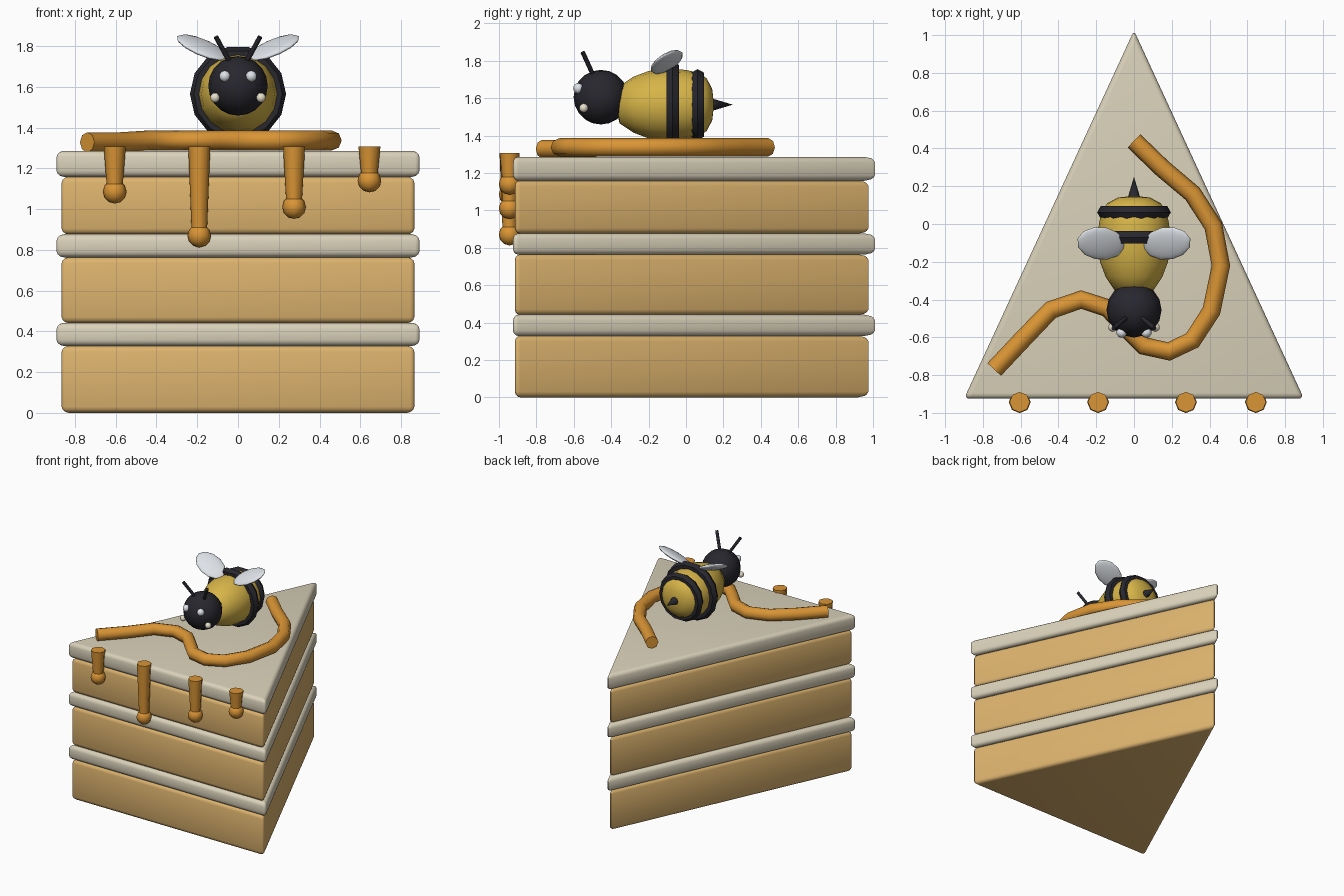
import bpy, bmesh, math
from mathutils import Vector, Matrix

if "Cube" in bpy.data.objects:
    bpy.data.objects.remove(bpy.data.objects["Cube"])


def material(name, rgb):
    m = bpy.data.materials.new(name)
    m.diffuse_color = (*rgb, 1)
    m.use_nodes = True
    m.node_tree.nodes["Principled BSDF"].inputs["Base Color"].default_value = m.diffuse_color
    return m


SPONGE = material("sponge", (0.72, 0.45, 0.155))
CREAM = material("cream", (0.70, 0.64, 0.49))
HONEY = material("honey", (0.70, 0.30, 0.035))
YELLOW = material("bee yellow", (0.68, 0.46, 0.065))
BLACK = material("bee black", (0.02, 0.02, 0.027))
WHITE = material("wing white", (0.75, 0.78, 0.82))
PEARL = material("warm white", (0.80, 0.74, 0.60))

BEE_Z = 1.565


def finish(ob, name, mat, angle=50):
    ob.name = ob.data.name = name
    ob.data.materials.append(mat)
    bpy.ops.object.select_all(action='DESELECT')
    ob.select_set(True)
    bpy.context.view_layer.objects.active = ob
    bpy.ops.object.shade_smooth_by_angle(angle=math.radians(angle))
    return ob


def from_bmesh(bm, name, mat, angle=50):
    bmesh.ops.recalc_face_normals(bm, faces=bm.faces[:])
    me = bpy.data.meshes.new(name)
    bm.to_mesh(me)
    bm.free()
    ob = bpy.data.objects.new(name, me)
    bpy.context.collection.objects.link(ob)
    return finish(ob, name, mat, angle)


def wedge(name, mat, half_x, y0, y1, z0, z1, bevel):
    """Triangular slab with rounded edges."""
    bm = bmesh.new()
    f = bm.faces.new([bm.verts.new(p) for p in
                      ((-half_x, y0, z0), (half_x, y0, z0), (0, y1, z0))])
    top = bmesh.ops.extrude_face_region(bm, geom=[f])["geom"]
    bmesh.ops.translate(bm, vec=(0, 0, z1 - z0),
                        verts=[v for v in top if isinstance(v, bmesh.types.BMVert)])
    bmesh.ops.recalc_face_normals(bm, faces=bm.faces[:])
    bmesh.ops.bevel(bm, geom=bm.edges[:], offset=bevel, segments=3,
                    profile=0.5, affect='EDGES')
    return from_bmesh(bm, name, mat)


def ball(name, mat, loc, r, seg=16, rings=10, scale=(1, 1, 1), rot=(0, 0, 0)):
    bpy.ops.mesh.primitive_uv_sphere_add(segments=seg, ring_count=rings, radius=r,
                                         location=loc, rotation=rot)
    ob = bpy.context.object
    ob.scale = scale
    return finish(ob, name, mat, 60)


def rod(name, mat, a, b, r1, r2, sides):
    """Tapered rod from a to b."""
    a, b = Vector(a), Vector(b)
    d = b - a
    bm = bmesh.new()
    bmesh.ops.create_cone(bm, cap_ends=True, segments=sides, radius1=r1,
                          radius2=r2, depth=d.length)
    rot = d.to_track_quat('Z', 'Y').to_matrix().to_4x4()
    bm.transform(Matrix.Translation((a + b) / 2) @ rot)
    return from_bmesh(bm, name, mat, 61)


# Cake layers, alternating sponge and cream
for i, (z0, z1) in enumerate(((0, 0.33), (0.44, 0.765), (0.875, 1.16))):
    wedge(f"sponge_layer_{i + 1}", SPONGE, 0.875, -0.915, 0.99, z0, z1, 0.03)
for i, (z0, z1) in enumerate(((0.328, 0.442), (0.763, 0.877), (1.158, 1.286))):
    wedge(f"cream_layer_{i + 1}", CREAM, 0.90, -0.925, 1.025, z0, z1, 0.03)

# Honey swirl on top
path = [(-0.74, -0.77), (-0.58, -0.60), (-0.44, -0.455), (-0.28, -0.40),
        (-0.14, -0.445), (-0.05, -0.54), (0.05, -0.645), (0.185, -0.675),
        (0.31, -0.615), (0.41, -0.46), (0.46, -0.22), (0.42, -0.01),
        (0.31, 0.16), (0.15, 0.295), (0.0, 0.44)]
cu = bpy.data.curves.new("honey_swirl", 'CURVE')
cu.dimensions = '3D'
cu.bevel_depth = 0.049
cu.bevel_resolution = 2
cu.use_fill_caps = True
sp = cu.splines.new('POLY')
sp.points.add(len(path) - 1)
for p, (x, y) in zip(sp.points, path):
    p.co = (x, y, 1.337 if x > -0.5 else 1.328, 1)
sp.use_smooth = True
cu.materials.append(HONEY)
bpy.context.collection.objects.link(bpy.data.objects.new("honey_swirl", cu))

# Honey drips down the front
for i, (x, z) in enumerate(((-0.605, 1.085), (-0.19, 0.87), (0.275, 1.01), (0.645, 1.14))):
    rod(f"honey_drip_{i + 1}", HONEY, (x, -0.943, z), (x, -0.943, 1.307), 0.037, 0.054, 8)
    ball(f"honey_drop_{i + 1}", HONEY, (x, -0.943, z), 0.058, 8, 6)

# Bee body, turned around the y axis
profile = [(-0.38, 0), (-0.355, 0.10), (-0.28, 0.15), (-0.2, 0.18), (-0.11, 0.192),
           (0, 0.186), (0.06, 0.172), (0.11, 0.142), (0.14, 0.085), (0.15, 0)]
bm = bmesh.new()
vs = [bm.verts.new((0, y, BEE_Z + r)) for y, r in profile]
es = [bm.edges.new(pair) for pair in zip(vs, vs[1:])]
bmesh.ops.spin(bm, geom=vs + es, cent=(0, 0, BEE_Z), axis=(0, 1, 0),
               angle=math.tau, steps=16, use_merge=True)
bmesh.ops.remove_doubles(bm, verts=bm.verts[:], dist=1e-4)
from_bmesh(bm, "bee_body", YELLOW, 60)

# Stripes
for i, (y, r) in enumerate(((-0.071, 0.198), (0.062, 0.157))):
    bpy.ops.mesh.primitive_torus_add(major_segments=14, minor_segments=6,
                                     major_radius=r, minor_radius=0.038,
                                     location=(0, y, BEE_Z), rotation=(math.pi / 2, 0, 0))
    finish(bpy.context.object, f"bee_stripe_{i + 1}", BLACK)

# Head and stinger
ball("bee_head", BLACK, (0, -0.455, 1.605), 0.146)
rod("bee_stinger", BLACK, (0, 0.13, BEE_Z), (0, 0.25, BEE_Z), 0.036, 0, 8)

# Paired features
for side, s in (("left", -1), ("right", 1)):
    ball(f"{side}_eye", WHITE, (s * 0.065, -0.575, 1.652), 0.028, 10, 8)
    ball(f"{side}_cheek", PEARL, (s * 0.113, -0.547, 1.547), 0.024, 10, 8)
    rod(f"{side}_antenna", BLACK, (s * 0.04, -0.495, 1.72), (s * 0.108, -0.552, 1.845),
        0.012, 0.012, 8)
    ball(f"{side}_wing", WHITE, (s * 0.175, -0.103, 1.793), 1, 12, 8,
         scale=(0.138, 0.092, 0.024),
         rot=(math.radians(18), -s * math.radians(24), s * math.radians(12)))
